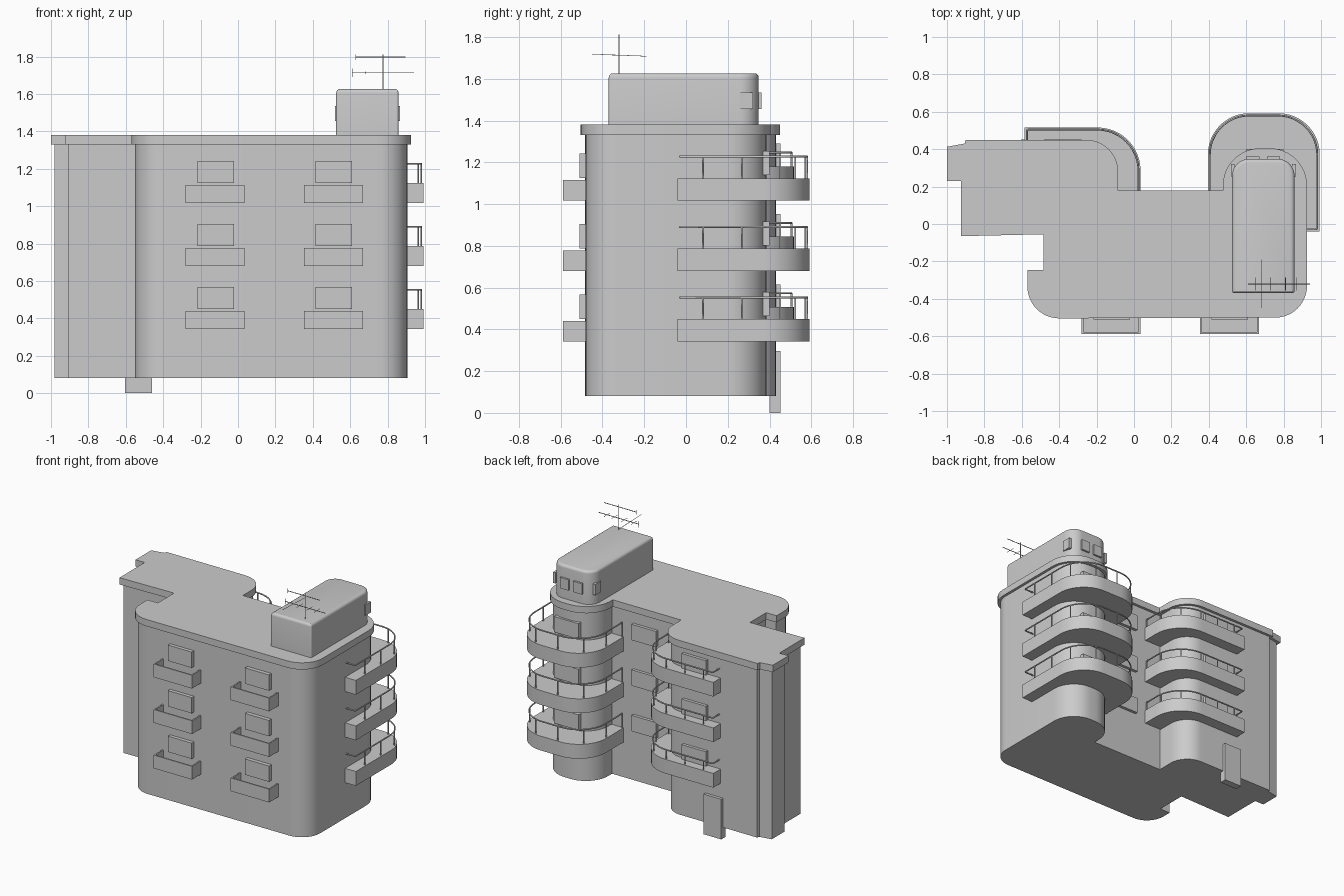
import bpy, bmesh, math
from mathutils import Vector

if "Cube" in bpy.data.objects:
    bpy.data.objects.remove(bpy.data.objects["Cube"])

STEP = 0.337  # storey height


def fillet(pts, closed=True, seg=12):
    """Round the corners of a list of (x, y, radius)."""
    out, n = [], len(pts)
    for i, (x, y, r) in enumerate(pts):
        p = Vector((x, y))
        if r <= 0 or (not closed and i in (0, n - 1)):
            out.append(p)
            continue
        a = (Vector(pts[i - 1][:2]) - p).normalized()
        b = (Vector(pts[(i + 1) % n][:2]) - p).normalized()
        half = a.angle(b) / 2
        c = p + (a + b).normalized() * (r / math.sin(half))
        s, e = p + a * (r / math.tan(half)) - c, p + b * (r / math.tan(half)) - c
        ang = s.angle_signed(e)
        for k in range(seg + 1):
            t = -ang * k / seg
            out.append(c + Vector((s.x * math.cos(t) - s.y * math.sin(t),
                                   s.x * math.sin(t) + s.y * math.cos(t))))
    return out


def inset(pts, d):
    """Shrink a counter-clockwise outline by d, keeping arcs concentric."""
    out, n = [], len(pts)
    for i, (x, y, r) in enumerate(pts):
        p = Vector((x, y))
        u = (p - Vector(pts[i - 1][:2])).normalized()
        v = (Vector(pts[(i + 1) % n][:2]) - p).normalized()
        n1, n2 = Vector((-u.y, u.x)), Vector((-v.y, v.x))
        q = p + (n1 + n2) * (d / (1 + n1.dot(n2)))
        out.append((q.x, q.y, max(r - d, 0)))
    return out


def smooth(ob):
    bpy.ops.object.select_all(action='DESELECT')
    ob.select_set(True)
    bpy.context.view_layer.objects.active = ob
    bpy.ops.object.shade_smooth_by_angle(angle=math.radians(30))


def slab(name, outline, z0, z1, bevel_top=0):
    bm = bmesh.new()
    f = bm.faces.new([bm.verts.new((p.x, p.y, z0)) for p in fillet(outline)])
    top = bmesh.ops.extrude_face_region(bm, geom=[f])['geom']
    bmesh.ops.translate(bm, vec=(0, 0, z1 - z0),
                        verts=[g for g in top if isinstance(g, bmesh.types.BMVert)])
    bmesh.ops.recalc_face_normals(bm, faces=bm.faces)
    if bevel_top:
        edges = [e for e in bm.edges if all(v.co.z > z1 - 1e-5 for v in e.verts)]
        bmesh.ops.bevel(bm, geom=edges, offset=bevel_top, segments=4,
                        profile=0.5, affect='EDGES')
    me = bpy.data.meshes.new(name)
    bm.to_mesh(me)
    bm.free()
    ob = bpy.data.objects.new(name, me)
    bpy.context.collection.objects.link(ob)
    smooth(ob)
    return ob


def box(name, x0, x1, y0, y1, z0, z1):
    return slab(name, [(x0, y0, 0), (x1, y0, 0), (x1, y1, 0), (x0, y1, 0)], z0, z1)


def tubes(name, paths, radius):
    cu = bpy.data.curves.new(name, 'CURVE')
    cu.dimensions = '3D'
    cu.bevel_depth, cu.bevel_resolution, cu.use_fill_caps = radius, 1, True
    for path in paths:
        sp = cu.splines.new('POLY')
        sp.points.add(len(path) - 1)
        for pt, co in zip(sp.points, path):
            pt.co = (*co, 1)
    ob = bpy.data.objects.new(name, cu)
    bpy.context.collection.objects.link(ob)
    bpy.ops.object.select_all(action='DESELECT')
    ob.select_set(True)
    bpy.context.view_layer.objects.active = ob
    bpy.ops.object.convert(target='MESH')


def along(path, d):
    for a, b in zip(path, path[1:]):
        l = (b - a).length
        if d <= l:
            return a.lerp(b, d / l)
        d -= l
    return path[-1]


def railing(name, pts, z0, z1, posts):
    path = fillet(pts, closed=False)
    total = sum((b - a).length for a, b in zip(path, path[1:]))
    lines = [[(p.x, p.y, z1) for p in path]]
    for i in range(posts):
        p = along(path, total * i / (posts - 1))
        lines.append([(p.x, p.y, z0 - 0.01), (p.x, p.y, z1)])
    tubes(name, lines, 0.005)


# Roof plate and main walls share one plan
plan = [(-.57, -.505, .17), (.925, -.5, .17), (.925, .405, .2), (.475, .405, .2),
        (.475, .178, 0), (-.085, .178, 0), (-.085, .45, .17), (-.9, .45, 0),
        (-.905, .43, 0), (-1, .413, 0), (-1, .23, 0), (-.925, .23, 0),
        (-.925, -.065, 0), (-.485, -.055, 0), (-.485, -.245, 0), (-.57, -.245, 0)]
slab("roof", plan, 1.33, 1.38)
slab("walls", inset(plan, .02), .08, 1.335)

# Rooftop room with its small windows
slab("roof_room", [(.525, -.37, .012), (.858, -.37, .012), (.858, .348, .09), (.525, .348, .09)],
     1.37, 1.626, .02)
for x in (.6, .71):
    box("roof_room_back_window", x, x + .07, .33, .362, 1.455, 1.535)
for x in (.518, .845):
    box("roof_room_side_window", x, x + .02, .255, .32, 1.455, 1.535)

tower_deck = [(.395, .165, 0), (.395, .592, .22), (.993, .592, .22), (.993, -.04, 0),
              (.89, -.04, 0), (.89, .37, .17), (.5, .37, .17), (.5, .165, 0)]
tower_rail = [(.405, .17, 0), (.405, .58, .21), (.98, .58, .21), (.98, -.028, .008), (.9, -.028, 0)]
wing_deck = [(.035, .165, 0), (.035, .516, .23), (-.585, .516, 0), (-.585, .41, 0),
             (-.12, .41, .14), (-.12, .165, 0)]
wing_rail = [(.024, .17, 0), (.024, .505, .22), (-.573, .505, .008), (-.573, .425, 0)]

for k in range(3):
    z = k * STEP
    # Front windows and open box balconies
    for x in (-.28, .352):
        box("front_window", x + .063, x + .258, -.51, -.47, z + .45, z + .567)
        x1, y0, z0, z1, t = x + .315, -.588, z + .342, z + .44, .01
        box("front_balcony_floor", x, x1, y0, -.47, z0, z0 + .012)
        box("front_balcony_face", x, x1, y0, y0 + t, z0, z1)
        for s in (x, x1 - t):
            box("front_balcony_side", s, s + t, y0, -.47, z0, z1)
    # Back windows
    box("recess_window", .12, .32, .14, .18, z + .45, z + .567)
    box("tower_window", .6, .8, .36, .4, z + .465, z + .58)
    box("wing_window", -.48, -.28, .41, .452, z + .505, z + .615)
    # Curved balconies with railings
    slab("tower_balcony", tower_deck, z + .343, z + .449)
    railing("tower_railing", tower_rail, z + .449, z + .553, 9)
    slab("wing_balcony", wing_deck, z + .402, z + .507)
    railing("wing_railing", wing_rail, z + .507, z + .573, 7)

# Back door
box("door", -.605, -.46, .4, .452, 0, .297)

# Aerial: mast, two booms and cross rods
y = -.32
tubes("aerial_mast", [[(.775, y, 1.61), (.775, y, 1.812)]], .003)
tubes("aerial_booms", [[(.61, y, 1.713), (.94, y, 1.713)], [(.63, y, 1.797), (.895, y, 1.797)]], .0025)
rods = [[(.68, y - .13, 1.718), (.68, y + .13, 1.708)],
        [(.61, y, 1.69), (.61, y, 1.735)], [(.63, y, 1.78), (.63, y, 1.812)]]
rods += [[(x, y - .035, 1.713), (x, y + .035, 1.713)] for x in (.65, .73, .81, .87)]
tubes("aerial_rods", rods, .0015)
